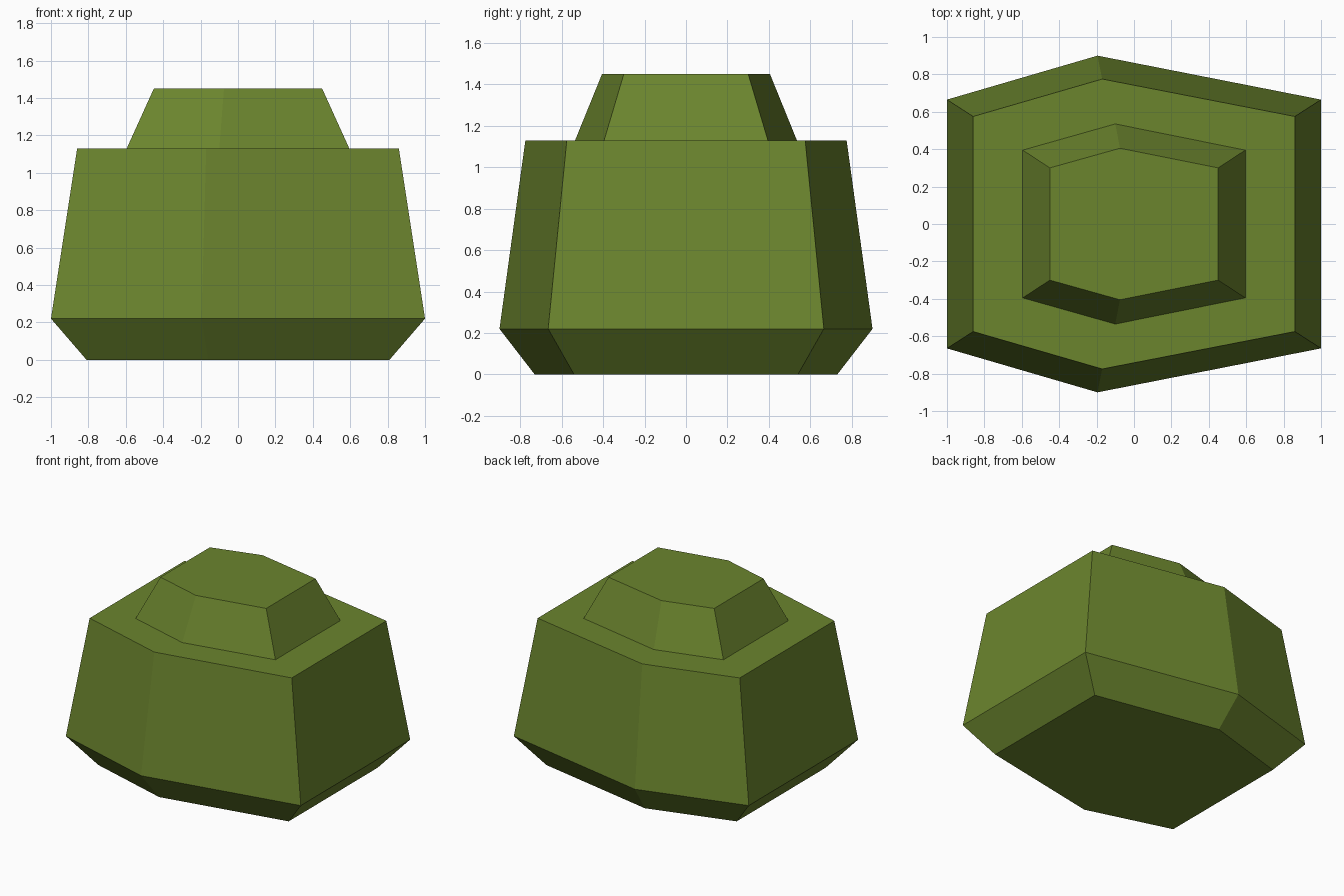
import bpy, bmesh

if "Cube" in bpy.data.objects:
    bpy.data.objects.remove(bpy.data.objects["Cube"])

olive = bpy.data.materials.new("olive green")
olive.diffuse_color = (0.147, 0.233, 0.027, 1)
olive.use_nodes = True
olive.node_tree.nodes["Principled BSDF"].inputs["Base Color"].default_value = olive.diffuse_color

# half width, corner y, ridge x, ridge y, height of each ring, bottom to top
LEVELS = [
    (0.81, 0.54, -0.16, 0.73, 0.0),
    (1.00, 0.665, -0.195, 0.90, 0.22),
    (0.86, 0.575, -0.17, 0.775, 1.13),
    (0.595, 0.395, -0.10, 0.535, 1.13),
    (0.45, 0.30, -0.075, 0.405, 1.45),
]


def ring(bm, w, c, rx, ry, z):
    """Skewed six-sided outline, counter-clockwise from above."""
    outline = [(-w, -c), (rx, -ry), (w, -c), (w, c), (rx, ry), (-w, c)]
    return [bm.verts.new((x, y, z)) for x, y in outline]


# Stepped hexagonal body: flared foot, tapered wall, ledge and raised cap
bm = bmesh.new()
rings = [ring(bm, *level) for level in LEVELS]
for low, high in zip(rings, rings[1:]):
    for i in range(6):
        j = (i + 1) % 6
        bm.faces.new((low[i], low[j], high[j], high[i]))
bm.faces.new(rings[-1])
bm.faces.new(rings[0][::-1])
bmesh.ops.recalc_face_normals(bm, faces=bm.faces)

mesh = bpy.data.meshes.new("stepped_body")
bm.to_mesh(mesh)
bm.free()
mesh.materials.append(olive)
body = bpy.data.objects.new("stepped_body", mesh)
bpy.context.collection.objects.link(body)
